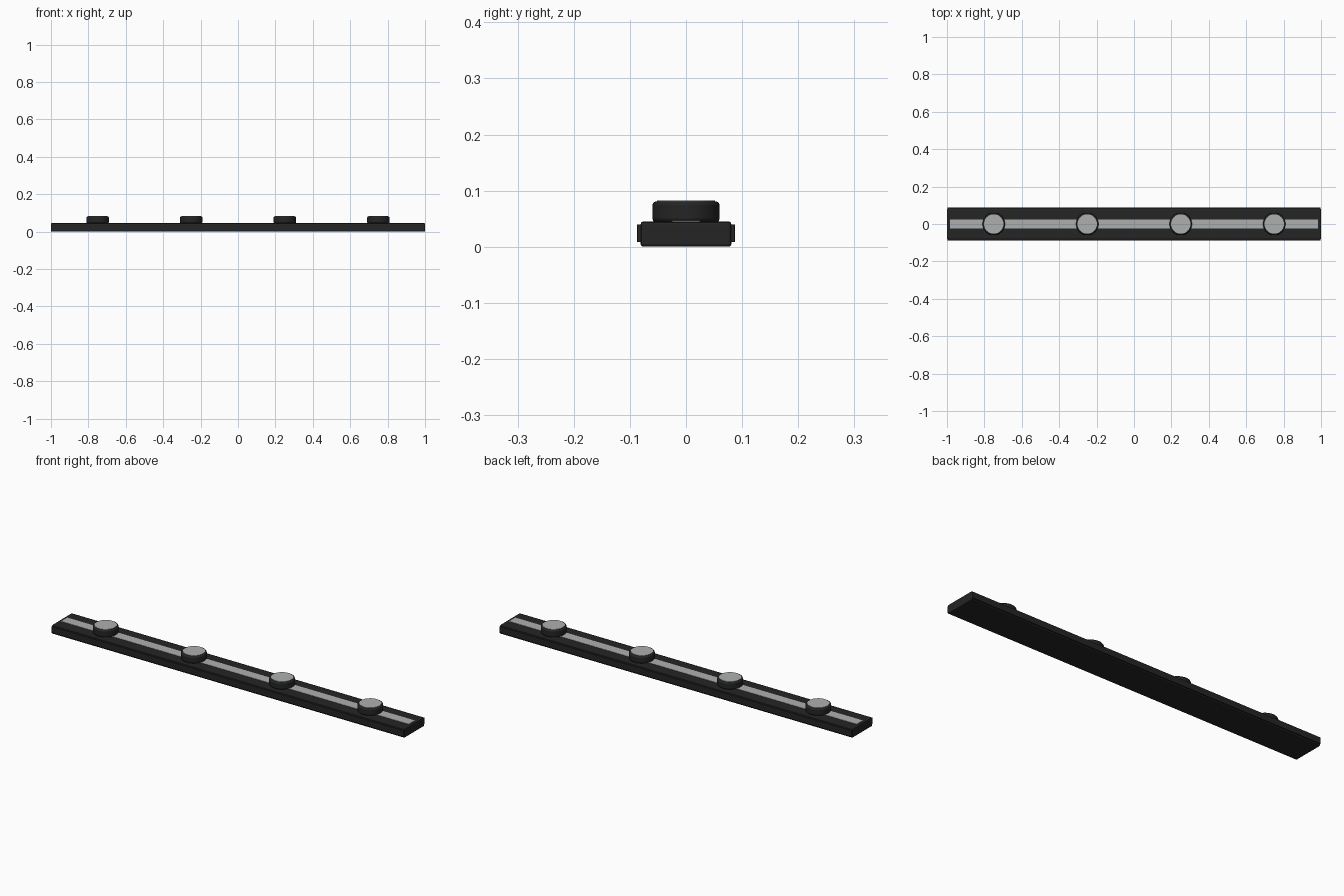
import bpy, bmesh, math

if "Cube" in bpy.data.objects:
    bpy.data.objects.remove(bpy.data.objects["Cube"])


def material(name, rgb):
    m = bpy.data.materials.new(name)
    m.diffuse_color = (*rgb, 1)
    m.use_nodes = True
    m.node_tree.nodes["Principled BSDF"].inputs["Base Color"].default_value = m.diffuse_color
    return m


black = material("black_metal", (0.018, 0.018, 0.018))
lens = material("pale_lens", (0.42, 0.43, 0.43))


def finish(ob, name, mat, bevel=0, segments=2):
    ob.name = name
    ob.data.materials.append(mat)
    if bevel:
        b = ob.modifiers.new("bevel", 'BEVEL')
        b.width, b.segments = bevel, segments
        b.limit_method = 'ANGLE'
    return ob


def box(name, lo, hi, mat, bevel=0):
    bpy.ops.mesh.primitive_cube_add(size=1, location=[(a + b) / 2 for a, b in zip(lo, hi)])
    ob = bpy.context.object
    ob.scale = [b - a for a, b in zip(lo, hi)]
    bpy.ops.object.transform_apply(location=False, rotation=False, scale=True)
    return finish(ob, name, mat, bevel)


def disc(name, x, r, z0, z1, mat, bevel=0):
    bpy.ops.mesh.primitive_cylinder_add(vertices=48, radius=r, depth=z1 - z0,
                                        location=(x, 0, (z0 + z1) / 2))
    ob = finish(bpy.context.object, name, mat, bevel)
    bpy.ops.object.shade_smooth_by_angle(angle=math.radians(30))
    return ob


# Long housing with softened edges
box("housing", (-1, -0.081, 0), (1, 0.081, 0.045), black, 0.005)

# Thin rails along both long sides
for side, label in ((-1, "front"), (1, "back")):
    ys = sorted((side * 0.078, side * 0.087))
    box(label + "_rail", (-0.998, ys[0], 0.008), (0.998, ys[1], 0.04), black, 0.001)

# Pale diffuser strip on top
box("light_strip", (-0.985, -0.025, 0.04), (0.985, 0.025, 0.0465), lens)

# Four round lamps with pale lenses
for i in range(4):
    x = -0.75 + 0.5 * i
    disc(f"lamp_body_{i + 1}", x, 0.06, 0.043, 0.081, black, 0.007)
    disc(f"lamp_lens_{i + 1}", x, 0.052, 0.075, 0.0825, lens)
